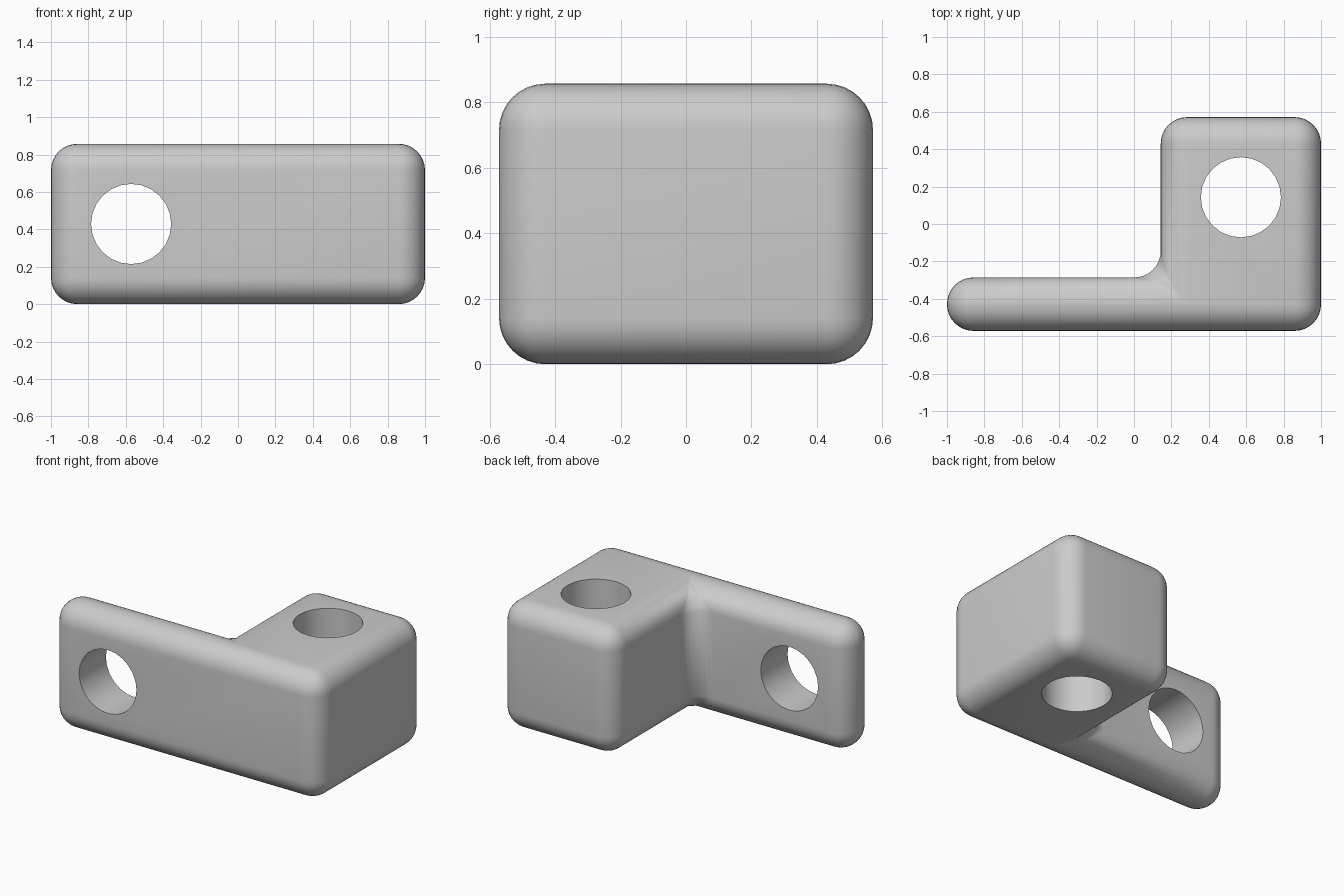
import bpy, bmesh, math

cube = bpy.data.objects.get("Cube")
if cube:
    bpy.data.objects.remove(cube, do_unlink=True)

UNIT = 1 / 7          # rounding radius; all sizes are multiples of it
HEIGHT = 6 * UNIT

grey = bpy.data.materials.new("plain grey")
grey.use_nodes = True
colour = (0.6, 0.6, 0.6, 1)
grey.diffuse_color = colour
grey.node_tree.nodes["Principled BSDF"].inputs["Base Color"].default_value = colour

# L-shaped bracket body, extruded upward from its plan
plan = [(-7, -4), (7, -4), (7, 4), (1, 4), (1, -2), (-7, -2)]
bm = bmesh.new()
base = bm.faces.new([bm.verts.new((x * UNIT, y * UNIT, 0)) for x, y in plan])
top = bmesh.ops.extrude_face_region(bm, geom=[base])["geom"]
bmesh.ops.translate(bm, vec=(0, 0, HEIGHT),
                    verts=[v for v in top if isinstance(v, bmesh.types.BMVert)])
bmesh.ops.recalc_face_normals(bm, faces=bm.faces)
mesh = bpy.data.meshes.new("bracket")
bm.to_mesh(mesh)
bm.free()
bracket = bpy.data.objects.new("bracket", mesh)
bpy.context.collection.objects.link(bracket)
mesh.materials.append(grey)

# Rounded edges, including the inner corner fillet
bevel = bracket.modifiers.new("rounding", "BEVEL")
bevel.width = UNIT * 0.99
bevel.segments = 8
bevel.limit_method = "ANGLE"
bevel.use_clamp_overlap = False


# Bolt holes
def drill(name, location, rotation):
    bpy.ops.mesh.primitive_cylinder_add(vertices=24, radius=1.5 * UNIT, depth=2,
                                        location=location, rotation=rotation)
    cutter = bpy.context.object
    cutter.name = name
    cutter.hide_render = True
    cutter.data.materials.append(grey)
    hole = bracket.modifiers.new(name, "BOOLEAN")
    hole.operation = "DIFFERENCE"
    hole.solver = "EXACT"
    hole.object = cutter
    return cutter


cutters = [
    drill("plate_hole", (-4 * UNIT, -3 * UNIT, HEIGHT / 2), (math.pi / 2, 0, 0)),
    drill("block_hole", (4 * UNIT, UNIT, HEIGHT / 2), (0, 0, 0)),
]

# Bake the modifiers, drop the cutters, and shade
bpy.ops.object.select_all(action="DESELECT")
bracket.select_set(True)
bpy.context.view_layer.objects.active = bracket
for name in [m.name for m in bracket.modifiers]:
    bpy.ops.object.modifier_apply(modifier=name)
for cutter in cutters:
    bpy.data.objects.remove(cutter, do_unlink=True)
bpy.ops.object.shade_smooth_by_angle(angle=math.radians(35))
